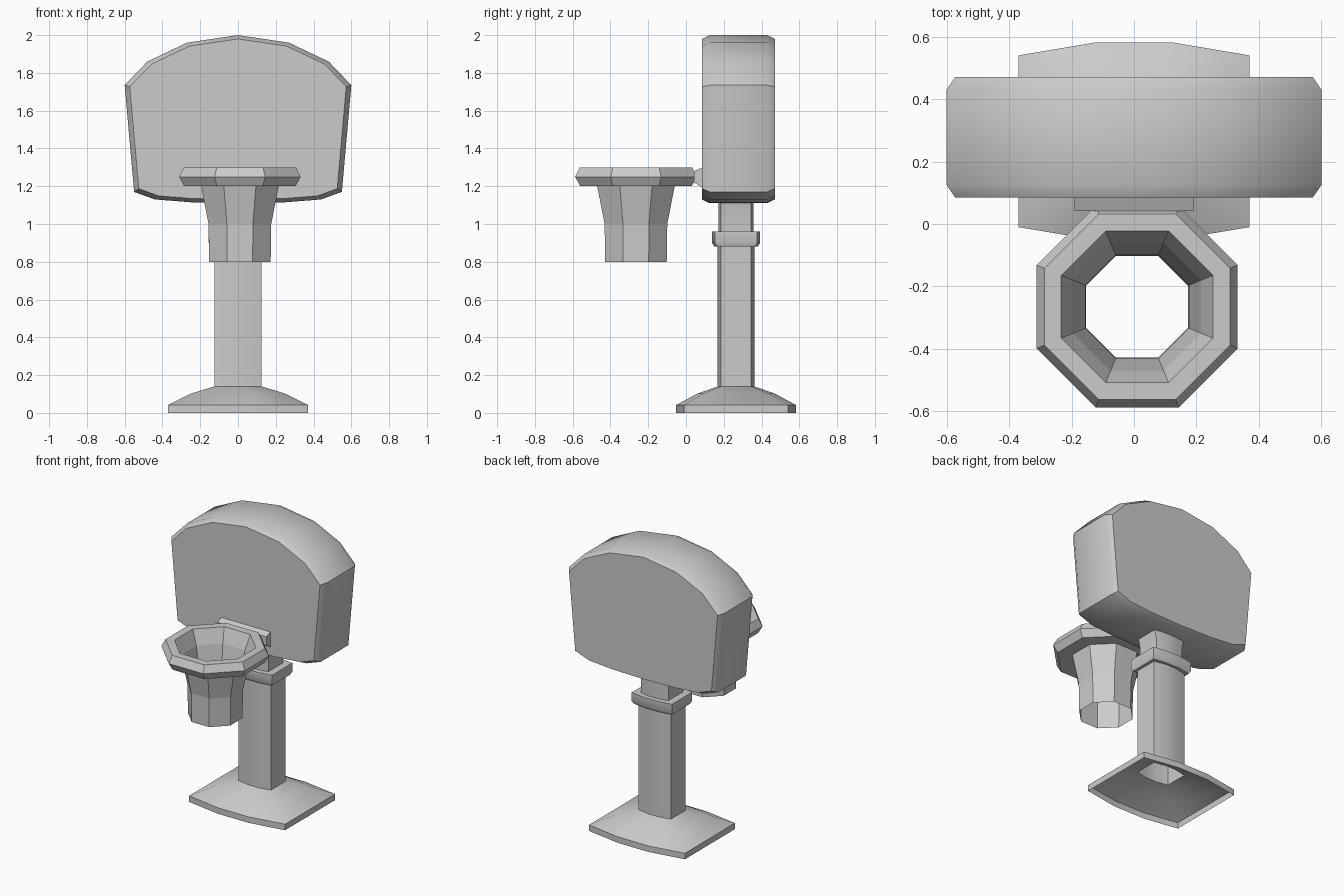
import bpy, math

if "Cube" in bpy.data.objects:
    bpy.data.objects.remove(bpy.data.objects["Cube"])


def loft(name, rings, cap_start=False, cap_end=False, smooth=None):
    """Skin closed rings of equal point count, optionally capping the ends."""
    n = len(rings[0])
    verts = [p for ring in rings for p in ring]
    faces = [(r * n + i, r * n + (i + 1) % n, (r + 1) * n + (i + 1) % n, (r + 1) * n + i)
             for r in range(len(rings) - 1) for i in range(n)]
    if cap_start:
        faces.append(tuple(reversed(range(n))))
    if cap_end:
        faces.append(tuple(range(len(verts) - n, len(verts))))
    mesh = bpy.data.meshes.new(name)
    mesh.from_pydata(verts, [], faces)
    obj = bpy.data.objects.new(name, mesh)
    bpy.context.collection.objects.link(obj)
    if smooth:
        bpy.ops.object.select_all(action='DESELECT')
        obj.select_set(True)
        bpy.context.view_layer.objects.active = obj
        bpy.ops.object.shade_smooth_by_angle(angle=math.radians(smooth))
    return obj


def bowed(hx, hy_corner, xm, hy_mid, z, cy=0.265):
    """Rectangle with bowed front and back edges, counter-clockwise."""
    half = [(hx, -hy_corner), (hx, hy_corner), (xm, hy_mid), (-xm, hy_mid)]
    rest = [(-hx, hy_corner), (-hx, -hy_corner), (-xm, -hy_mid), (xm, -hy_mid)]
    return [(x, cy + y, z) for x, y in half + rest]


def octagon(apothem, z, cx=0.01, cy=-0.265):
    r = apothem / math.cos(math.pi / 8)
    return [(cx + r * math.cos(math.pi / 4 * (i + 0.5)),
             cy + r * math.sin(math.pi / 4 * (i + 0.5)), z) for i in range(8)]


# Flared foot, open underneath
loft("base", [bowed(0.37, 0.275, 0.12, 0.317, 0.0),
              bowed(0.37, 0.275, 0.12, 0.317, 0.042),
              bowed(0.25, 0.175, 0.08, 0.205, 0.102),
              bowed(0.125, 0.08, 0.04, 0.097, 0.14)], smooth=35)

# Lower pole, collar and narrower upper post
loft("pole", [bowed(0.125, 0.08, 0.04, 0.097, 0.14),
              bowed(0.125, 0.08, 0.04, 0.097, 0.9)], smooth=30)
loft("collar", [bowed(0.125, 0.08, 0.04, 0.097, 0.88),
                bowed(0.145, 0.1, 0.05, 0.115, 0.88),
                bowed(0.155, 0.112, 0.05, 0.127, 0.9),
                bowed(0.155, 0.112, 0.05, 0.127, 0.96),
                bowed(0.105, 0.08, 0.04, 0.093, 0.96)], smooth=35)
loft("upper_post", [bowed(0.105, 0.08, 0.04, 0.093, 0.95),
                    bowed(0.105, 0.08, 0.04, 0.093, 1.05),
                    bowed(0.122, 0.08, 0.04, 0.093, 1.13)], smooth=30)

# Backboard: mirrored outline swept in depth with chamfered rims
right = [(0.25, 1.115), (0.44, 1.13), (0.55, 1.17), (0.6, 1.735), (0.48, 1.86), (0.27, 1.96)]
outline = [(0, 1.11)] + right + [(0, 2.0)] + [(-x, z) for x, z in reversed(right)]


def board_ring(y, s):
    return [(x * s, y, 1.55 + (z - 1.55) * s) for x, z in reversed(outline)]


loft("backboard", [board_ring(0.47, 0.955), board_ring(0.43, 1), board_ring(0.125, 1),
                   board_ring(0.085, 0.955)][::-1], True, True, smooth=35).data.flip_normals()

# Octagonal hoop, closed around its section
hoop = [(0.205, 1.2), (0.295, 1.2), (0.322, 1.25), (0.297, 1.3), (0.243, 1.3), (0.205, 1.2)]
loft("hoop", [octagon(a, z) for a, z in hoop])

# Net, a thin open tube
net = [(0.163, 0.8), (0.166, 1.0), (0.205, 1.2)]
loft("net", [octagon(a, z) for a, z in net])


# Wedge bracket between hoop and board
def bracket_ring(y, z0, z1):
    return [(-0.19, y, z0), (-0.19, y, z1), (0.19, y, z1), (0.19, y, z0)]


loft("bracket", [bracket_ring(0.09, 1.19, 1.3), bracket_ring(0.042, 1.22, 1.28)],
     True, True).data.flip_normals()
